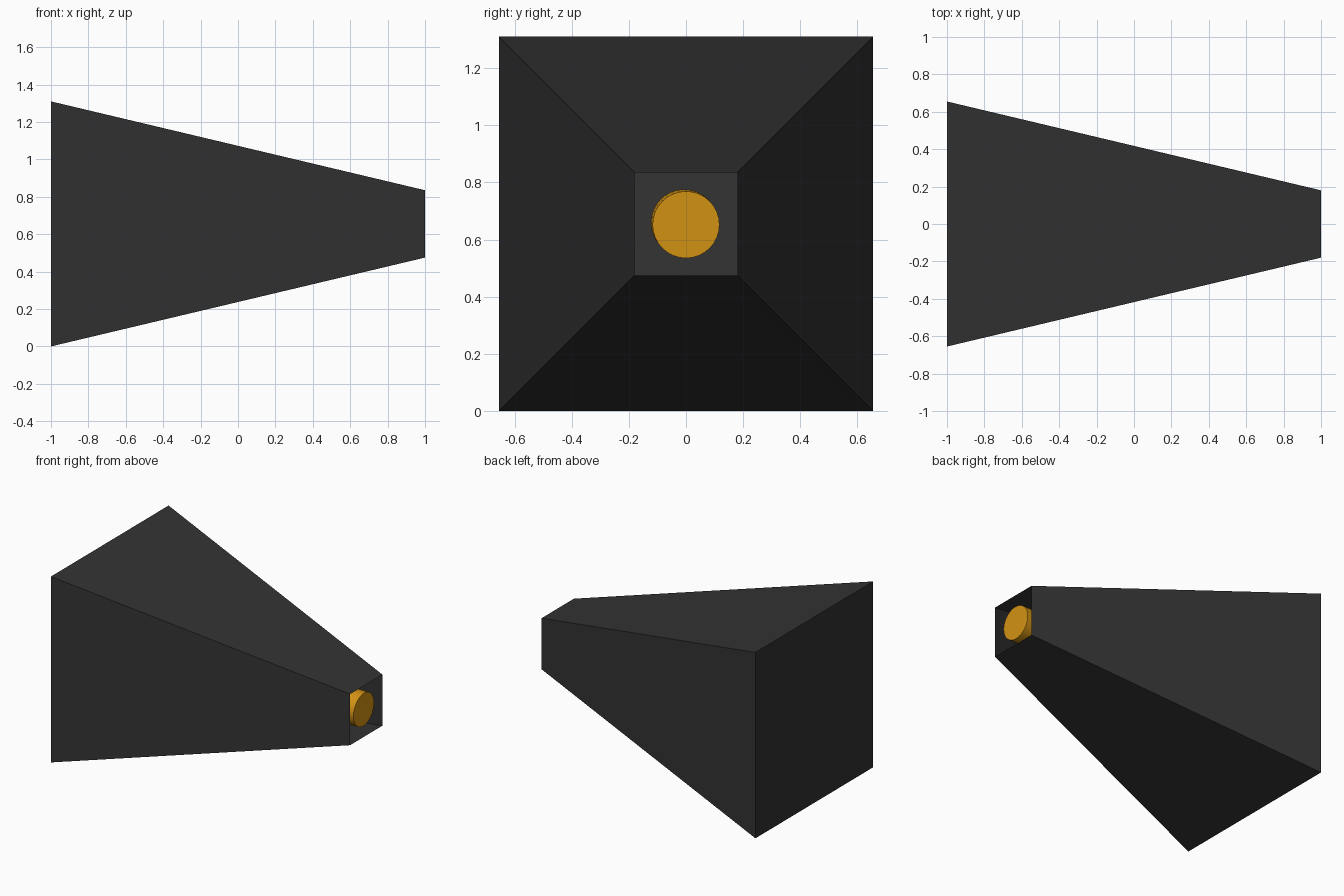
import bpy, bmesh
from mathutils import Vector

if "Cube" in bpy.data.objects:
    bpy.data.objects.remove(bpy.data.objects["Cube"])

ZC = 0.655


def colour(obj, name, rgb):
    mat = bpy.data.materials.new(name)
    mat.diffuse_color = (*rgb, 1)
    mat.use_nodes = True
    mat.node_tree.nodes["Principled BSDF"].inputs["Base Color"].default_value = mat.diffuse_color
    obj.data.materials.append(mat)


# Tapered hollow housing, closed at the wide end and open at the narrow end
bpy.ops.mesh.primitive_cube_add(size=2, location=(0, 0, ZC))
housing = bpy.context.object
housing.name = "tapered_housing"
bm = bmesh.new()
bm.from_mesh(housing.data)
for v in bm.verts:
    half = 0.655 if v.co.x < 0 else 0.18
    v.co.y *= half
    v.co.z *= half
mouth = [f for f in bm.faces if f.normal.x > 0.9]
bmesh.ops.delete(bm, geom=mouth, context='FACES_ONLY')
bm.to_mesh(housing.data)
bm.free()
colour(housing, "dark_grey", (0.033, 0.033, 0.033))

# Slightly tilted lamp cylinder just inside the open mouth
front = Vector((0.98, 0, 0.652))
back = Vector((0.58, -0.006, 0.659))
axis = front - back
bpy.ops.mesh.primitive_cylinder_add(vertices=32, radius=0.117, depth=axis.length,
                                    location=(front + back) / 2,
                                    rotation=axis.to_track_quat('Z', 'Y').to_euler())
lamp = bpy.context.object
lamp.name = "lamp_cylinder"
bpy.ops.object.shade_smooth_by_angle()
colour(lamp, "orange", (0.65, 0.29, 0.007))
